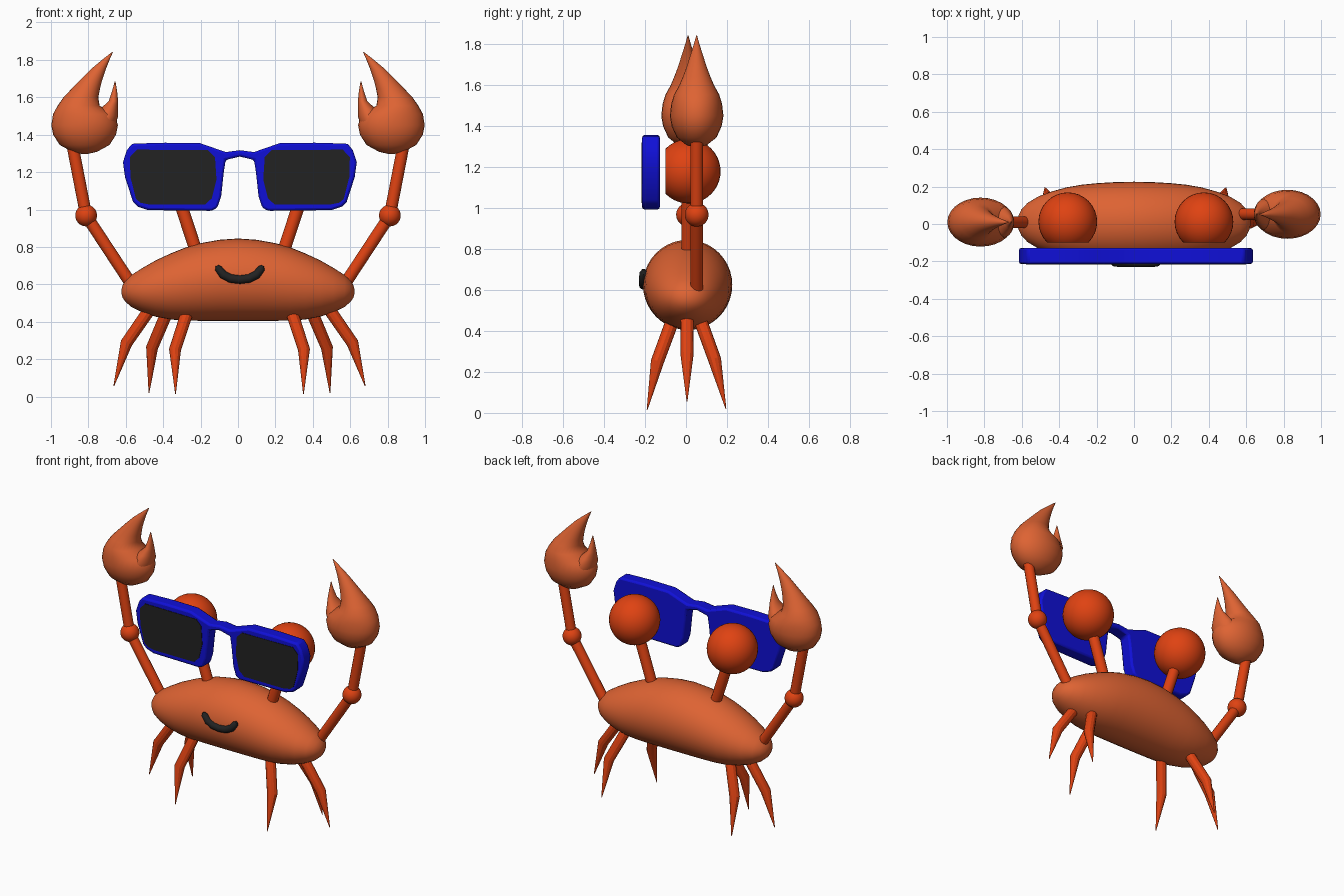
import bpy, bmesh, math
from mathutils import Vector

if "Cube" in bpy.data.objects:
    bpy.data.objects.remove(bpy.data.objects["Cube"])


def material(name, rgb):
    m = bpy.data.materials.new(name)
    m.diffuse_color = (*rgb, 1)
    m.use_nodes = True
    m.node_tree.nodes["Principled BSDF"].inputs["Base Color"].default_value = m.diffuse_color
    return m


SHELL = material("shell_orange", (0.73, 0.125, 0.033))
LIMB = material("limb_red_orange", (0.74, 0.055, 0.006))
BLUE = material("frame_blue", (0.005, 0.005, 0.68))
BLACK = material("lens_black", (0.016, 0.016, 0.016))


def finish(bm, name, mat, angle=40):
    bmesh.ops.recalc_face_normals(bm, faces=bm.faces)
    me = bpy.data.meshes.new(name)
    bm.to_mesh(me)
    bm.free()
    me.materials.append(mat)
    for p in me.polygons:
        p.use_smooth = True
    me.set_sharp_from_angle(angle=math.radians(angle))
    ob = bpy.data.objects.new(name, me)
    bpy.context.scene.collection.objects.link(ob)
    return ob


def loft(bm, rings):
    """Skin a list of equal-sized point rings and cap both ends."""
    rows = [[bm.verts.new(p) for p in r] for r in rings]
    n = len(rows[0])
    for a, b in zip(rows, rows[1:]):
        for i in range(n):
            j = (i + 1) % n
            bm.faces.new((a[i], a[j], b[j], b[i]))
    bm.faces.new(rows[0])
    bm.faces.new(rows[-1])


def ellipse(c, u, v, n):
    c, u, v = Vector(c), Vector(u), Vector(v)
    return [c + u * math.cos(2 * math.pi * i / n) + v * math.sin(2 * math.pi * i / n)
            for i in range(n)]


def tube(name, pts, radii, mat, n=14, angle=40):
    pts = [Vector(p) for p in pts]
    rings = []
    for i, (p, r) in enumerate(zip(pts, radii)):
        t = Vector()
        if i > 0:
            t += (p - pts[i - 1]).normalized()
        if i < len(pts) - 1:
            t += (pts[i + 1] - p).normalized()
        t.normalize()
        u = t.cross(Vector((0, 1, 0))).normalized()
        rings.append(ellipse(p, u * r, t.cross(u) * r, n))
    bm = bmesh.new()
    loft(bm, rings)
    return finish(bm, name, mat, angle)


def ball(name, c, r, mat, cut_y=None):
    bm = bmesh.new()
    bmesh.ops.create_uvsphere(bm, u_segments=32, v_segments=20, radius=r)
    bmesh.ops.translate(bm, verts=bm.verts, vec=c)
    if cut_y is not None:
        bmesh.ops.bisect_plane(bm, geom=bm.verts[:] + bm.edges[:] + bm.faces[:],
                               plane_co=(0, cut_y, 0), plane_no=(0, -1, 0), clear_outer=True)
        bmesh.ops.holes_fill(bm, edges=[e for e in bm.edges if e.is_boundary], sides=0)
    return finish(bm, name, mat, 30)


def plate(name, outline, y0, y1, mat):
    """Extrude an (x, z) outline from y0 to y1."""
    bm = bmesh.new()
    loft(bm, [[(x, y, z) for x, z in outline] for y in (y0, y1)])
    return finish(bm, name, mat, 35)


# Body: elliptical sections along x (x, top, bottom, half depth)
half = [(0, .845, .405, .218), (.1, .838, .405, .216), (.2, .82, .405, .21),
        (.28, .797, .406, .202), (.36, .765, .412, .188), (.44, .728, .427, .166),
        (.51, .688, .45, .14), (.57, .65, .479, .104), (.602, .62, .507, .07),
        (.618, .593, .53, .036), (.623, .57, .552, .01)]
sections = [(-x, t, b, d) for x, t, b, d in half[:0:-1]] + half
bm = bmesh.new()
loft(bm, [ellipse((x, .008, (t + b) / 2), (0, d, 0), (0, 0, (t - b) / 2), 40)
          for x, t, b, d in sections])
finish(bm, "body", SHELL, 60)

# Claw sections: (x, z, half width, half depth)
palm = [(.82, 1.296, .01, .01), (.82, 1.308, .065, .05), (.82, 1.345, .133, .097),
        (.82, 1.40, .168, .122), (.82, 1.45, .178, .131), (.824, 1.51, .165, .124),
        (.852, 1.555, .112, .11), (.84, 1.60, .093, .085), (.814, 1.645, .076, .066),
        (.787, 1.69, .06, .049), (.747, 1.75, .04, .03), (.707, 1.80, .02, .014),
        (.67, 1.843, .002, .002)]
pincer = [(.735, 1.45, .08, .09), (.705, 1.50, .064, .085), (.688, 1.54, .046, .062),
          (.666, 1.58, .025, .036), (.66, 1.63, .014, .018), (.657, 1.685, .002, .002)]

for s, side, y in ((-1, "left", .01), (1, "right", .052)):
    # Claw with fixed and moving pincer
    bm = bmesh.new()
    for prof in (palm, pincer):
        loft(bm, [ellipse((s * x, y, z), (w, 0, 0), (0, d, 0), 28) for x, z, w, d in prof])
    finish(bm, side + "_claw", SHELL, 60)

    # Arm
    elbow = (s * .812, y, .968)
    tube(side + "_upper_arm", [(s * .57, y, .60), elbow], [.032] * 2, LIMB)
    tube(side + "_forearm", [elbow, (s * .888, y, 1.36)], [.032] * 2, LIMB)
    ball(side + "_elbow", elbow, .058, LIMB)

    # Eye on its stalk, flattened at the front
    cx = .01 + s * .364
    tube(side + "_eye_stalk", [(.01 + s * .215, .01, .72), (.01 + s * .34, .01, 1.10)],
         [.034] * 2, LIMB)
    ball(side + "_eye", (cx, .012, 1.18), .157, LIMB, cut_y=-.10)

    # Legs: hip, knee, tip
    for pos, hip, knee, tip in (
            ("front", (.27, -.055, .48), (.345, -.14, .25), (.342, -.19, .015)),
            ("middle", (.47, .005, .48), (.605, .005, .285), (.672, .005, .056)),
            ("back", (.375, .06, .48), (.468, .14, .26), (.484, .195, .02))):
        pts = [(.008 + s * x, yy, z) for x, yy, z in (hip, knee, tip)]
        tube(f"{side}_{pos}_leg", pts, [.033, .032, .002], LIMB, 12, 25)

# Mouth
tube("mouth", [(.01 + x, -.207, z) for x, z in (
    (-.122, .70), (-.115, .685), (-.09, .652), (-.05, .631), (0, .625),
    (.05, .631), (.09, .652), (.115, .685), (.122, .70))],
    [.008, .02, .023, .023, .023, .023, .023, .02, .008], BLACK, 12)

# Sunglasses frame with bridge
rim = [(.075, 1.307), (.214, 1.355), (.40, 1.357), (.577, 1.352), (.605, 1.315),
       (.625, 1.253), (.614, 1.173), (.571, 1.04), (.545, 1.015), (.491, .997),
       (.15, .993), (.12, 1.01), (.1, 1.07), (.086, 1.20), (.076, 1.265)]
outline = ([(0, 1.317)] + rim + [(0, 1.283)] + [(-x, z) for x, z in reversed(rim)])
frame = plate("glasses_frame", [(.01 + x, z) for x, z in outline], -.214, -.128, BLUE)
bev = frame.modifiers.new("soft_edge", 'BEVEL')
bev.width, bev.segments = .012, 2

# Lenses
lens = [(.133, 1.28), (.17, 1.317), (.55, 1.32), (.588, 1.28), (.585, 1.173),
        (.555, 1.056), (.53, 1.036), (.48, 1.026), (.187, 1.026), (.15, 1.06), (.125, 1.16)]
for s, side in ((-1, "left"), (1, "right")):
    plate(side + "_lens", [(.01 + s * x, z) for x, z in lens], -.217, -.210, BLACK)
